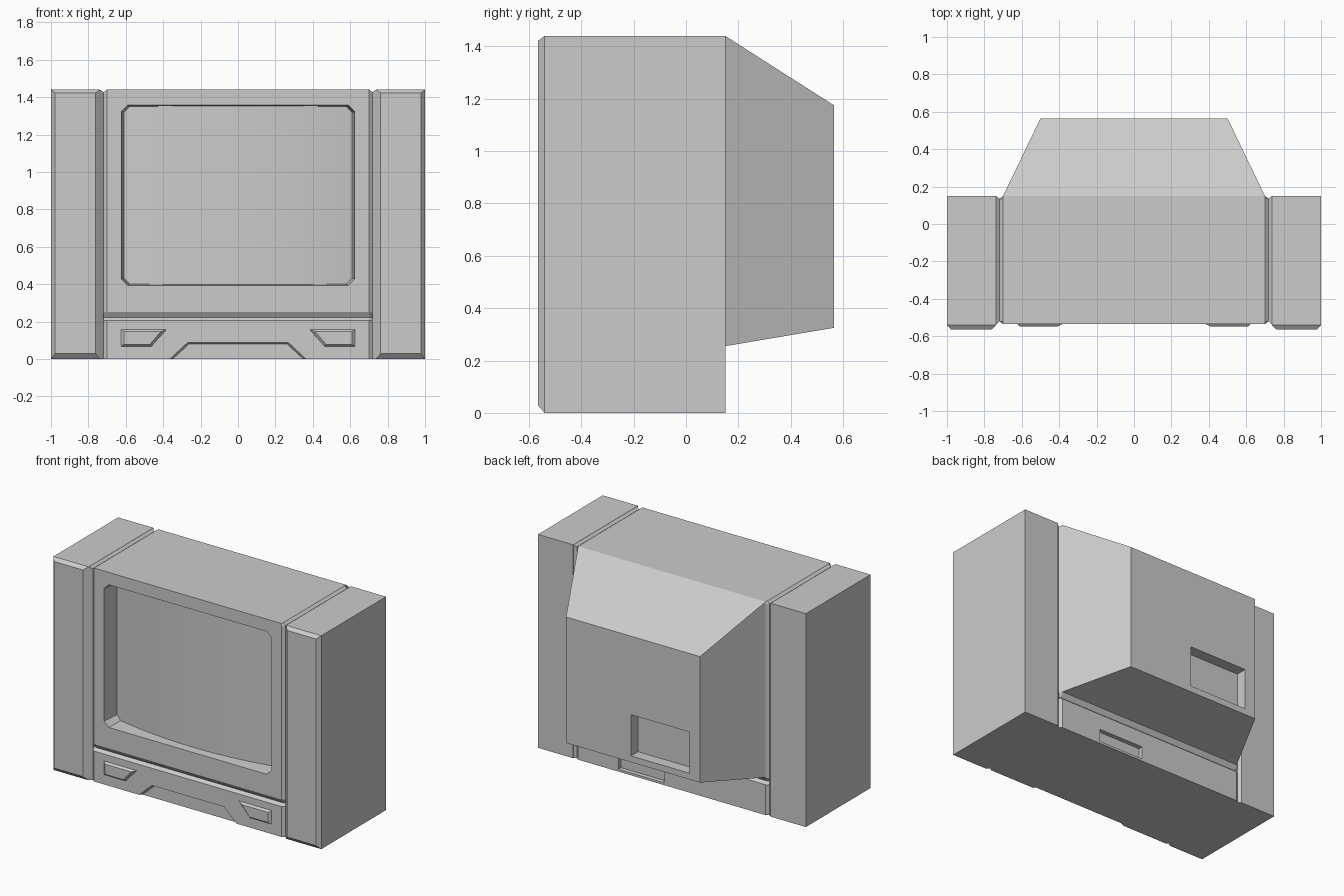
import bpy
import bmesh

if "Cube" in bpy.data.objects:
    bpy.data.objects.remove(bpy.data.objects["Cube"], do_unlink=True)

grey = bpy.data.materials.new("plain_grey")
grey.use_nodes = True
COLOUR = (0.6, 0.6, 0.6, 1)
grey.diffuse_color = COLOUR
for node in grey.node_tree.nodes:
    if node.type == 'BSDF_PRINCIPLED':
        node.inputs["Base Color"].default_value = COLOUR

FRONT, BACK, REAR = -0.535, 0.15, 0.565
TOP = 1.44


def loft(name, rings):
    """Join matching point rings into a closed solid."""
    bm = bmesh.new()
    loops = [[bm.verts.new(p) for p in ring] for ring in rings]
    n = len(loops[0])
    for a, b in zip(loops, loops[1:]):
        for i in range(n):
            j = (i + 1) % n
            bm.faces.new((a[i], a[j], b[j], b[i]))
    bm.faces.new(loops[0])
    bm.faces.new(loops[-1])
    bmesh.ops.remove_doubles(bm, verts=bm.verts, dist=0.0001)
    bmesh.ops.recalc_face_normals(bm, faces=bm.faces)
    mesh = bpy.data.meshes.new(name)
    bm.to_mesh(mesh)
    bm.free()
    mesh.materials.append(grey)
    obj = bpy.data.objects.new(name, mesh)
    bpy.context.collection.objects.link(obj)
    return obj


def at_y(points, y):
    return [(x, y, z) for x, z in points]


def rect(a0, a1, b0, b1):
    return [(a0, b0), (a1, b0), (a1, b1), (a0, b1)]


def clipped_rect(x0, x1, z0, z1, c):
    """Rectangle with cut corners."""
    return [(x0 + c, z0), (x1 - c, z0), (x1, z0 + c), (x1, z1 - c),
            (x1 - c, z1), (x0 + c, z1), (x0, z1 - c), (x0, z0 + c)]


def carve(obj, cutter):
    mod = obj.modifiers.new("carve", 'BOOLEAN')
    mod.operation = 'DIFFERENCE'
    mod.solver = 'EXACT'
    mod.object = cutter
    cutter.hide_render = True
    bpy.context.view_layer.objects.active = obj
    bpy.ops.object.modifier_apply(modifier=mod.name)
    bpy.data.objects.remove(cutter, do_unlink=True)


def body_ring(z, side=0.72, inset=0.0):
    f, b = FRONT + inset, BACK - inset
    return [(x, y, z) for x, y in (
        (-0.70, f), (0.70, f), (side, f + 0.015), (side, b - 0.015),
        (0.70, b), (-0.70, b), (-side, b - 0.015), (-side, f + 0.015))]


# Central cabinet with a groove above the lower panel
cabinet = loft("cabinet", [
    body_ring(0), body_ring(0.205), body_ring(0.222, inset=0.02),
    body_ring(0.252), body_ring(TOP - 0.015), body_ring(TOP, side=0.701)])

# Screen pocket
carve(cabinet, loft("screen_cutter", [
    at_y(clipped_rect(-0.629, 0.629, 0.391, 1.359, 0.035), FRONT - 0.04),
    at_y(clipped_rect(-0.605, 0.605, 0.403, 1.347, 0.03), FRONT + 0.15)]))

# Trapezoid recess at the foot of the lower panel
carve(cabinet, loft("foot_cutter", [
    at_y([(-0.40, -0.02), (0.40, -0.02), (0.275, 0.097), (-0.275, 0.097)],
         FRONT - 0.015),
    at_y([(-0.37, -0.02), (0.37, -0.02), (0.262, 0.08), (-0.262, 0.08)],
         FRONT + 0.015)]))

# Socket recess low on the back
socket = rect(0.06, 0.40, 0.015, 0.10)
carve(cabinet, loft("socket_cutter", [at_y(socket, BACK - 0.03),
                                      at_y(socket, BACK + 0.05)]))

# Bulging screen glass
STEPS = 14
arc = []
for i in range(STEPS + 1):
    t = 2 * i / STEPS - 1
    arc.append((0.625 * t, FRONT + 0.055 + 0.065 * t * t))
outline = arc + [(0.625, FRONT + 0.17), (-0.625, FRONT + 0.17)]
loft("screen", [[(x, y, z) for x, y in outline] for z in (0.385, 1.365)])

# Tapered rear housing with a connector recess
housing = loft("rear_housing", [
    at_y(rect(-0.70, 0.70, 0.255, TOP), BACK),
    at_y(rect(-0.50, 0.50, 0.325, 1.175), REAR)])
port = rect(-0.42, 0.015, 0.367, 0.645)
carve(housing, loft("port_cutter", [at_y(port, REAR - 0.075),
                                    at_y(port, REAR + 0.05)]))

for s, side in ((1, "left"), (-1, "right")):
    # Speaker tower with a bevelled front
    full = rect(s * 0.737, s * 1.0, 0, TOP)
    loft(side + "_speaker", [
        at_y(rect(s * 0.763, s * 0.978, 0.028, TOP - 0.018), -REAR),
        at_y(full, -0.54), at_y(full, BACK)])

    # Sloped lip of the groove between tower and cabinet
    loft(side + "_groove_lip", [
        [(s * 0.718, y, z) for y, z in rect(-0.52, BACK - 0.015, 0, TOP - 0.015)],
        [(s * 0.738, y, z) for y, z in rect(-0.54, BACK, 0, TOP)]])

    # Raised control button
    loft(side + "_button", [
        at_y([(s * 0.627, 0.16), (s * 0.378, 0.16),
              (s * 0.463, 0.065), (s * 0.627, 0.065)], FRONT + 0.002),
        at_y([(s * 0.61, 0.147), (s * 0.412, 0.147),
              (s * 0.471, 0.078), (s * 0.61, 0.078)], FRONT - 0.014)])
